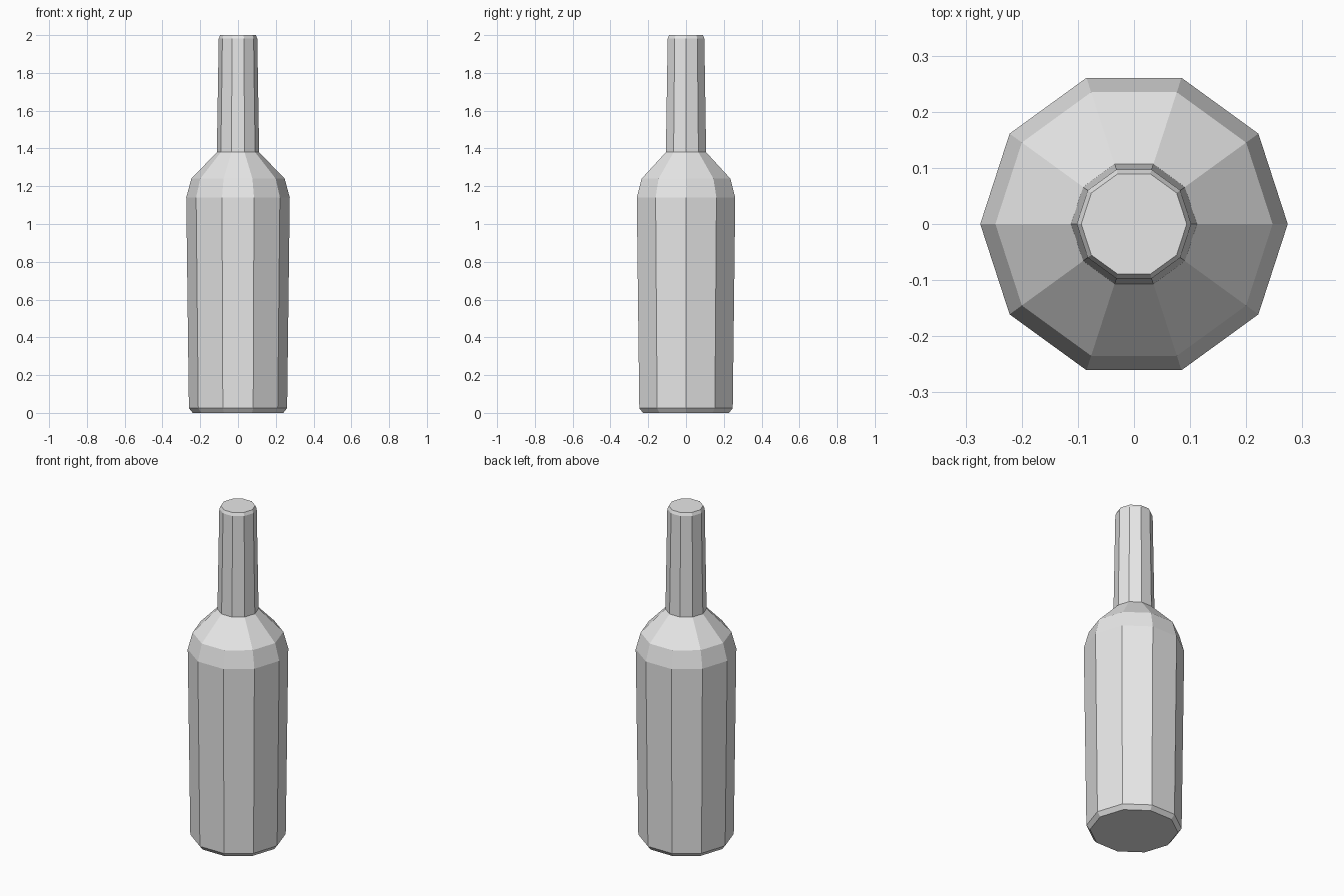
import bpy
import bmesh
from math import cos, sin, tau

cube = bpy.data.objects.get("Cube")
if cube:
    bpy.data.objects.remove(cube, do_unlink=True)

SIDES = 10

# Single plain grey
grey = bpy.data.materials.new("plain_grey")
grey.use_nodes = True
colour = (0.8, 0.8, 0.8, 1.0)
grey.diffuse_color = colour
grey.node_tree.nodes["Principled BSDF"].inputs["Base Color"].default_value = colour

# Bottle outline as (radius, height), from base to mouth
profile = [
    (0.24, 0.0),      # base
    (0.26, 0.025),    # base bevel
    (0.274, 1.14),    # body top
    (0.247, 1.24),    # shoulder
    (0.112, 1.38),    # neck foot
    (0.102, 1.982),   # lip
    (0.094, 2.0),     # mouth
]


def lathe(name, outline):
    """Flat-sided closed solid turned around the z axis."""
    bm = bmesh.new()
    rings = [[bm.verts.new((r * cos(tau * i / SIDES), r * sin(tau * i / SIDES), z))
              for i in range(SIDES)] for r, z in outline]
    for low, high in zip(rings, rings[1:]):
        for i in range(SIDES):
            j = (i + 1) % SIDES
            bm.faces.new((low[i], low[j], high[j], high[i]))
    bm.faces.new(rings[0][::-1])
    bm.faces.new(rings[-1])
    mesh = bpy.data.meshes.new(name)
    bm.to_mesh(mesh)
    bm.free()
    mesh.materials.append(grey)
    obj = bpy.data.objects.new(name, mesh)
    bpy.context.collection.objects.link(obj)
    return obj


lathe("bottle", profile)
